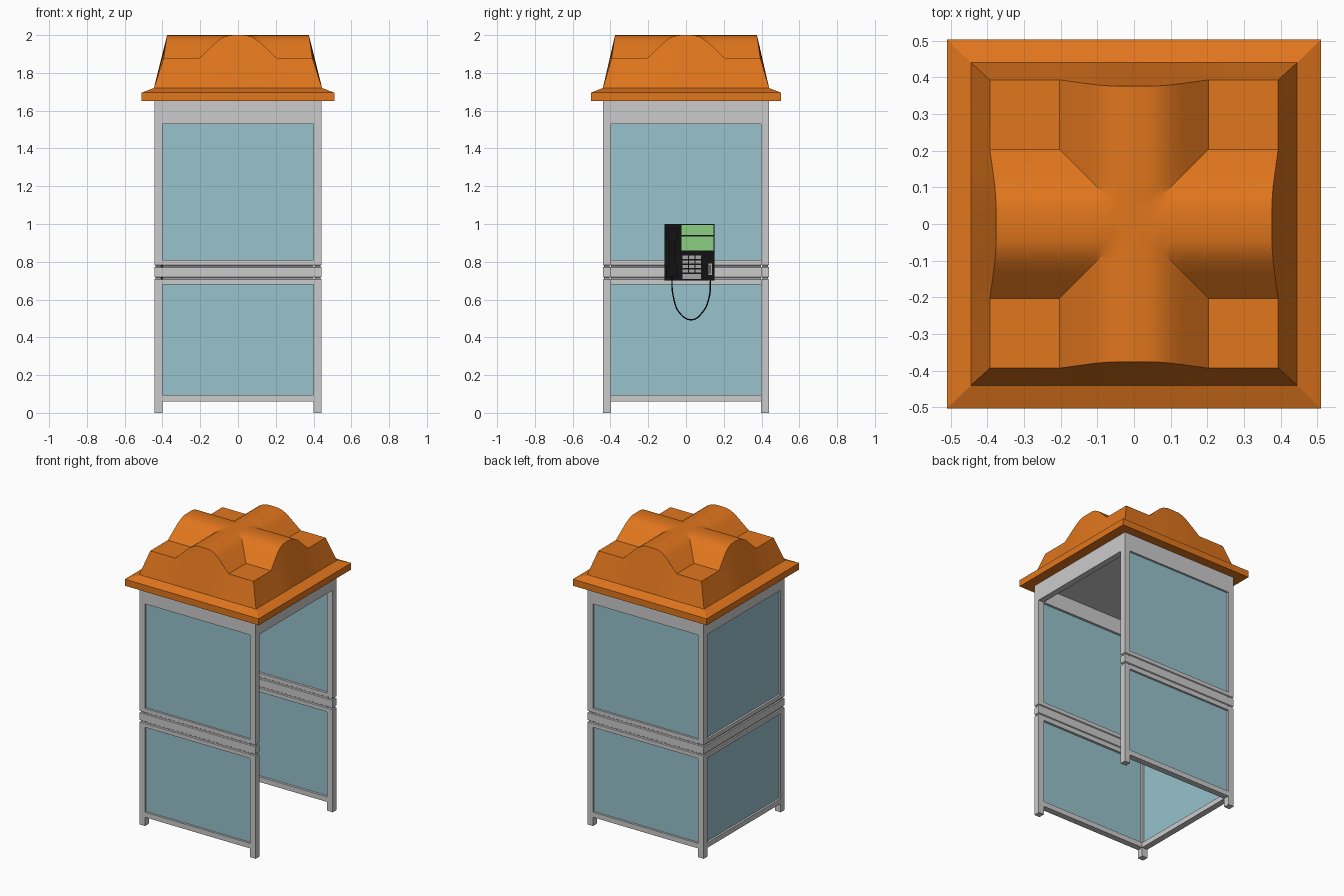
import bpy, bmesh

if "Cube" in bpy.data.objects:
    bpy.data.objects.remove(bpy.data.objects["Cube"])

def material(name, rgb):
    m = bpy.data.materials.new(name)
    m.diffuse_color = (*rgb, 1)
    m.use_nodes = True
    m.node_tree.nodes["Principled BSDF"].inputs["Base Color"].default_value = m.diffuse_color
    return m

ORANGE = material("roof orange", (0.75, 0.18, 0.012))
GLASS = material("pane blue", (0.31, 0.54, 0.61))
BLACK = material("phone black", (0.006, 0.006, 0.006))
GREEN = material("card green", (0.27, 0.62, 0.23))
SILVER = material("key silver", (0.4, 0.4, 0.4))

def finish(name, bm, mat=None):
    bmesh.ops.recalc_face_normals(bm, faces=bm.faces)
    me = bpy.data.meshes.new(name)
    bm.to_mesh(me)
    bm.free()
    ob = bpy.data.objects.new(name, me)
    bpy.context.collection.objects.link(ob)
    if mat:
        me.materials.append(mat)
    return ob

def stack(name, x, y, levels, ix=0, iy=0, mat=None):
    """Upright block; levels are (z, inset) with the inset scaled per axis by ix, iy."""
    bm = bmesh.new()
    rings = []
    for z, d in levels:
        a, b = d * ix, d * iy
        rings.append([bm.verts.new((px, py, z)) for px, py in
                      ((x[0] + a, y[0] + b), (x[1] - a, y[0] + b),
                       (x[1] - a, y[1] - b), (x[0] + a, y[1] - b))])
    for r, s in zip(rings, rings[1:]):
        for i in range(4):
            bm.faces.new((r[i], r[i - 1], s[i - 1], s[i]))
    bm.faces.new(rings[0])
    bm.faces.new(rings[-1])
    return finish(name, bm, mat)

def box(name, x, y, z, mat=None):
    return stack(name, x, y, [(z[0], 0), (z[1], 0)], mat=mat)

def side(s, a, b):
    return tuple(sorted((s * a, s * b)))

X, Y, W = 0.443, 0.44, 0.042          # outer half sizes and post width
XI, YI = X - W, Y - W
GROOVES = [(z + dz, d) for z in (0.713, 0.777)
           for dz, d in ((-0.007, 0), (-0.003, 0.006), (0.003, 0.006), (0.007, 0))]
MID = [(0.68, 0)] + GROOVES + [(0.81, 0)]
POST = [(0, 0)] + GROOVES + [(1.65, 0)]
PANES = {"lower": (0.095, 0.685), "upper": (0.805, 1.535)}

# Corner posts
for sx, nx in ((-1, "left"), (1, "right")):
    for sy, ny in ((-1, "front"), (1, "back")):
        stack(f"{ny}_{nx}_post", side(sx, XI, X), side(sy, YI, Y), POST, 1, 1)

# Front and back walls
for s, n in ((-1, "front"), (1, "back")):
    xs, ys = (-XI, XI), side(s, YI, Y)
    box(f"{n}_bottom_rail", xs, ys, (0.06, 0.095))
    stack(f"{n}_middle_rail", xs, ys, MID, 0, 1)
    box(f"{n}_header", xs, ys, (1.53, 1.65))
    for k, z in PANES.items():
        box(f"{n}_{k}_pane", xs, side(s, Y - 0.026, Y - 0.014), z, GLASS)

# Left wall, and the header over the open right side
ys, xs = (-YI, YI), (-X, -XI)
box("left_bottom_rail", xs, ys, (0.06, 0.095))
stack("left_middle_rail", xs, ys, MID, 1, 0)
box("left_header", xs, ys, (1.53, 1.65))
box("right_header", (XI, X), ys, (1.53, 1.65))
for k, z in PANES.items():
    box(f"left_{k}_pane", (-X + 0.014, -X + 0.026), ys, z, GLASS)
box("ceiling", (-XI, XI), (-YI, YI), (1.635, 1.65))

# Roof: two crossing vaults over a sloped wall and eave
E = 0.393
HALF = [(0.0, 2.0), (0.045, 1.999), (0.075, 1.99), (0.105, 1.972),
        (0.135, 1.945), (0.203, 1.88), (E, 1.88)]
PROF = [(-t, h) for t, h in HALF[:0:-1]] + HALF
n = len(PROF)
bm = bmesh.new()
grid = {}
for i, (x, hx) in enumerate(PROF):
    for j, (y, hy) in enumerate(PROF):
        z = max(hx, hy)
        pull = 1 - (z - 1.88) / 0.12 * 0.044
        grid[i, j] = bm.verts.new((x * (pull if i in (0, n - 1) else 1),
                                   y * (pull if j in (0, n - 1) else 1), z))
for i in range(n - 1):
    for j in range(n - 1):
        a, b, c, d = grid[i, j], grid[i + 1, j], grid[i + 1, j + 1], grid[i, j + 1]
        if i == j:                     # valleys follow the diagonals
            bm.faces.new((a, b, c)); bm.faces.new((a, c, d))
        elif i + j == n - 2:
            bm.faces.new((a, b, d)); bm.faces.new((b, c, d))
        else:
            bm.faces.new((a, b, c, d))
m = n - 1
loop = ([(i, 0) for i in range(m)] + [(m, j) for j in range(m)] +
        [(i, m) for i in range(m, 0, -1)] + [(0, j) for j in range(m, 0, -1)])
prev = [grid[k] for k in loop]
for rx, ry, z in ((0.445, 0.44, 1.72), (0.51, 0.503, 1.695), (0.51, 0.503, 1.65)):
    ring = [bm.verts.new((PROF[i][0] / E * rx, PROF[j][0] / E * ry, z)) for i, j in loop]
    for k in range(len(ring)):
        bm.faces.new((prev[k - 1], prev[k], ring[k], ring[k - 1]))
    prev = ring
bm.faces.new(prev)
roof = finish("roof", bm, ORANGE)
bpy.context.view_layer.objects.active = roof
roof.select_set(True)
bpy.ops.object.shade_smooth_by_angle(angle=0.5)

# Telephone on the left wall
F = -0.32                              # phone front face
box("phone_body", (-0.415, F), (-0.115, 0.15), (0.70, 1.0), BLACK)
box("phone_card_lower", (F, F + 0.004), (-0.025, 0.145), (0.86, 0.935), GREEN)
box("phone_card_upper", (F, F + 0.004), (-0.025, 0.145), (0.943, 0.995), GREEN)
for r in range(4):
    for c in range(3):
        y, z = -0.018 + c * 0.034, 0.742 + r * 0.024
        box(f"key_{r}_{c}", (F, F + 0.006), (y, y + 0.029), (z, z + 0.018), SILVER)
box("coin_tray", (F, F + 0.006), (-0.018, 0.08), (0.708, 0.735), SILVER)
box("card_slot", (F, F + 0.006), (0.118, 0.138), (0.73, 0.79), SILVER)
box("card_slot_gap", (F, F + 0.008), (0.125, 0.131), (0.738, 0.782), BLACK)

# Handset: grip with an ear and a mouth piece
box("handset_grip", (F + 0.02, F + 0.042), (-0.09, -0.058), (0.73, 0.97), BLACK)
for nme, z in (("mouth", 0.72), ("ear", 0.92)):
    box(f"handset_{nme}_piece", (F, F + 0.04), (-0.104, -0.044), (z, z + 0.06), BLACK)

# Hanging cord
cu = bpy.data.curves.new("phone_cord", 'CURVE')
cu.dimensions = '3D'
cu.bevel_depth = 0.004
cu.bevel_resolution = 1
cu.resolution_u = 6
pts = [(-0.075, 0.725), (-0.068, 0.62), (-0.03, 0.525), (0.03, 0.493),
       (0.085, 0.53), (0.122, 0.61), (0.13, 0.705)]
sp = cu.splines.new('BEZIER')
sp.bezier_points.add(len(pts) - 1)
for p, (y, z) in zip(sp.bezier_points, pts):
    p.co = (F + 0.01 if y < 0.1 else F - 0.02, y, z)
    p.handle_left_type = p.handle_right_type = 'AUTO'
cu.materials.append(BLACK)
bpy.context.collection.objects.link(bpy.data.objects.new("phone_cord", cu))
